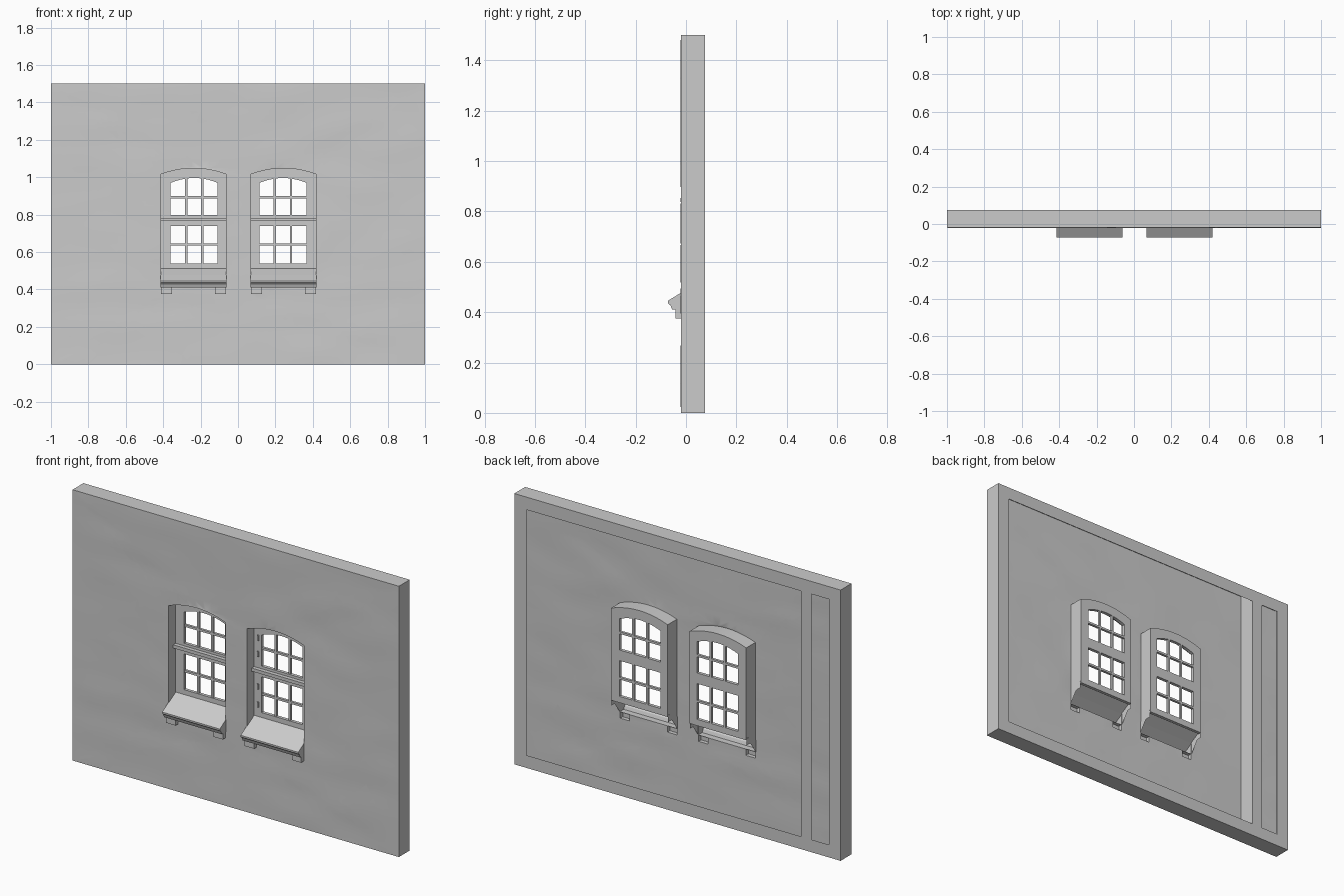
import bpy, bmesh, math
from mathutils import Vector, noise

cube = bpy.data.objects.get("Cube")
if cube:
    bpy.data.objects.remove(cube, do_unlink=True)

plaster = bpy.data.materials.new("plaster_grey")
plaster.use_nodes = True
grey = (0.6, 0.6, 0.6, 1)
plaster.diffuse_color = grey
plaster.node_tree.nodes["Principled BSDF"].inputs["Base Color"].default_value = grey

FRONT, BACK, HEIGHT = -0.02, 0.075, 1.5
PANE_Y = 0.042          # front of the recessed window frames


def finish(name, bm, smooth=False):
    me = bpy.data.meshes.new(name)
    bm.to_mesh(me)
    bm.free()
    ob = bpy.data.objects.new(name, me)
    bpy.context.collection.objects.link(ob)
    me.materials.append(plaster)
    if smooth:
        bpy.ops.object.select_all(action='DESELECT')
        ob.select_set(True)
        bpy.context.view_layer.objects.active = ob
        bpy.ops.object.shade_smooth_by_angle(angle=math.radians(30))
    return ob


def rect(x0, x1, z0, z1):
    return [(x0, z0), (x1, z0), (x1, z1), (x0, z1)]


def arch(x0, x1, z0, spring, rise, steps=10):
    """Closed outline: bottom left, bottom right, then the arc back to the left."""
    pts = [(x0, z0), (x1, z0)]
    for i in range(steps + 1):
        t = i / steps
        pts.append((x1 + (x0 - x1) * t, spring + rise * (1 - (2 * t - 1) ** 2)))
    return pts


def fill(loops, y, facing):
    """Flat sheet: first loop is the outline, the others are holes."""
    bm = bmesh.new()
    for loop in loops:
        vs = [bm.verts.new((x, y, z)) for x, z in loop]
        for a, b in zip(vs, vs[1:] + vs[:1]):
            bm.edges.new((a, b))
    bmesh.ops.triangle_fill(bm, use_beauty=True, edges=bm.edges[:],
                            normal=(0, facing, 0))
    return bm


def plate(name, loops, y0, y1):
    """Sheet with holes, given thickness."""
    bm = fill(loops, y0, -1)
    ext = bmesh.ops.extrude_face_region(bm, geom=bm.faces[:], use_keep_orig=True)
    moved = [g for g in ext["geom"] if isinstance(g, bmesh.types.BMVert)]
    bmesh.ops.translate(bm, verts=moved, vec=(0, y1 - y0, 0))
    bmesh.ops.recalc_face_normals(bm, faces=bm.faces[:])
    return finish(name, bm)


def strip(name, path, y0, y1, closed=False, smooth=False):
    """Open wall following a path in x and z."""
    bm = bmesh.new()
    rows = [[bm.verts.new((x, y, z)) for x, z in path] for y in (y0, y1)]
    n = len(path)
    for i in range(n if closed else n - 1):
        j = (i + 1) % n
        bm.faces.new((rows[0][i], rows[0][j], rows[1][j], rows[1][i]))
    bmesh.ops.recalc_face_normals(bm, faces=bm.faces[:])
    return finish(name, bm, smooth)


def shell(name, profile, x0, x1):
    """Profile in y and z swept along x, with end caps and an open back."""
    bm = bmesh.new()
    a, b = [[bm.verts.new((x, y, z)) for y, z in profile] for x in (x0, x1)]
    for i in range(len(profile) - 1):
        bm.faces.new((a[i], a[i + 1], b[i + 1], b[i]))
    bm.faces.new(a[::-1])
    bm.faces.new(b)
    bmesh.ops.recalc_face_normals(bm, faces=bm.faces[:])
    return finish(name, bm)


def side_x(s, t0, t1):
    """Mirror a span about the middle line between the windows."""
    return sorted((0.003 + s * t0, 0.003 + s * t1))


SIDES = (("right", -1), ("left", 1))
outer = rect(-1, 1, 0, HEIGHT)
openings = []

for label, s in SIDES:
    x0, x1 = side_x(s, 0.067, 0.414)
    g0, g1 = side_x(s, 0.112, 0.363)

    # wall opening, with notches for the two sill brackets
    top = arch(x0, x1, 0.41, 1.016, 0.032)
    n0, n1 = x0 + 0.058, x1 - 0.058
    openings.append([(x0, 0.375), (n0, 0.375), (n0, 0.41), (n1, 0.41),
                     (n1, 0.375), (x1, 0.375)] + top[2:])

    # reveal around the recessed window
    strip(label + "_reveal", [(x1, 0.475)] + top[2:] + [(x0, 0.475)],
          FRONT, PANE_Y + 0.015, smooth=True)

    # frame with an arched upper light and a square lower light
    plate(label + "_window_frame",
          [arch(x0, x1, 0.505, 1.016, 0.032),
           arch(g0, g1, 0.797, 0.97, 0.026),
           rect(g0, g1, 0.54, 0.738)], PANE_Y, PANE_Y + 0.018)

    # transom rail, glazing bars
    plate(label + "_transom", [rect(x0, x1, 0.765, 0.783)], PANE_Y - 0.022, PANE_Y)
    for i, t in enumerate((0.194, 0.28)):
        b0, b1 = side_x(s, t - 0.006, t + 0.006)
        plate(f"{label}_upright_bar_{i}", [rect(b0, b1, 0.79, 0.994)],
              PANE_Y + 0.004, PANE_Y + 0.018)
        plate(f"{label}_lower_upright_bar_{i}", [rect(b0, b1, 0.53, 0.745)],
              PANE_Y + 0.004, PANE_Y + 0.018)
    for i, z in enumerate((0.64, 0.893)):
        plate(f"{label}_cross_bar_{i}", [rect(g0, g1, z - 0.006, z + 0.006)],
              PANE_Y + 0.004, PANE_Y + 0.018)

    # hinges on the inner stile
    h0, h1 = side_x(s, 0.087, 0.097)
    for i, z in enumerate((0.58, 0.68, 0.86, 0.95)):
        plate(f"{label}_hinge_{i}", [rect(h0, h1, z - 0.015, z + 0.015)],
              PANE_Y - 0.006, PANE_Y)

    # sloping sill and its brackets
    shell(label + "_sill",
          [(PANE_Y + 0.015, 0.515), (PANE_Y, 0.513), (FRONT, 0.477), (-0.072, 0.445),
           (-0.072, 0.436), (-0.062, 0.427), (-0.055, 0.41), (FRONT, 0.41)],
          x0 - 0.003, x1 + 0.003)
    for i, (b0, b1) in enumerate(((x0, n0), (n1, x1))):
        shell(f"{label}_bracket_{i}",
              [(FRONT, 0.41), (-0.042, 0.41), (-0.042, 0.375), (FRONT, 0.375)], b0, b1)

# hand-plastered front sheet, cut into a grid and gently uneven
bm = fill([outer] + openings, FRONT, -1)
for axis, start, count in ((0, -1, 40), (2, 0, 30)):
    for i in range(1, count):
        co, no = Vector(), Vector()
        co[axis], no[axis] = start + i * 0.05, 1
        bmesh.ops.bisect_plane(bm, geom=bm.verts[:] + bm.edges[:] + bm.faces[:],
                               plane_co=co, plane_no=no)
for v in bm.verts:
    if not v.is_boundary:
        v.co.y += 0.003 * noise.noise(Vector((v.co.x * 3, 0, v.co.z * 8)))
finish("plaster_front", bm, smooth=True)

# hollow wall: outer edges, back rim with two openings, inner divider
strip("wall_edges", outer, FRONT, BACK, closed=True)
finish("back_rim", fill([outer, rect(-0.756, 0.926, 0.07, 1.43),
                         rect(-0.93, -0.823, 0.07, 1.43)], BACK, 1))
strip("inner_divider", [(-0.756, 0), (-0.756, HEIGHT)], FRONT, BACK)
